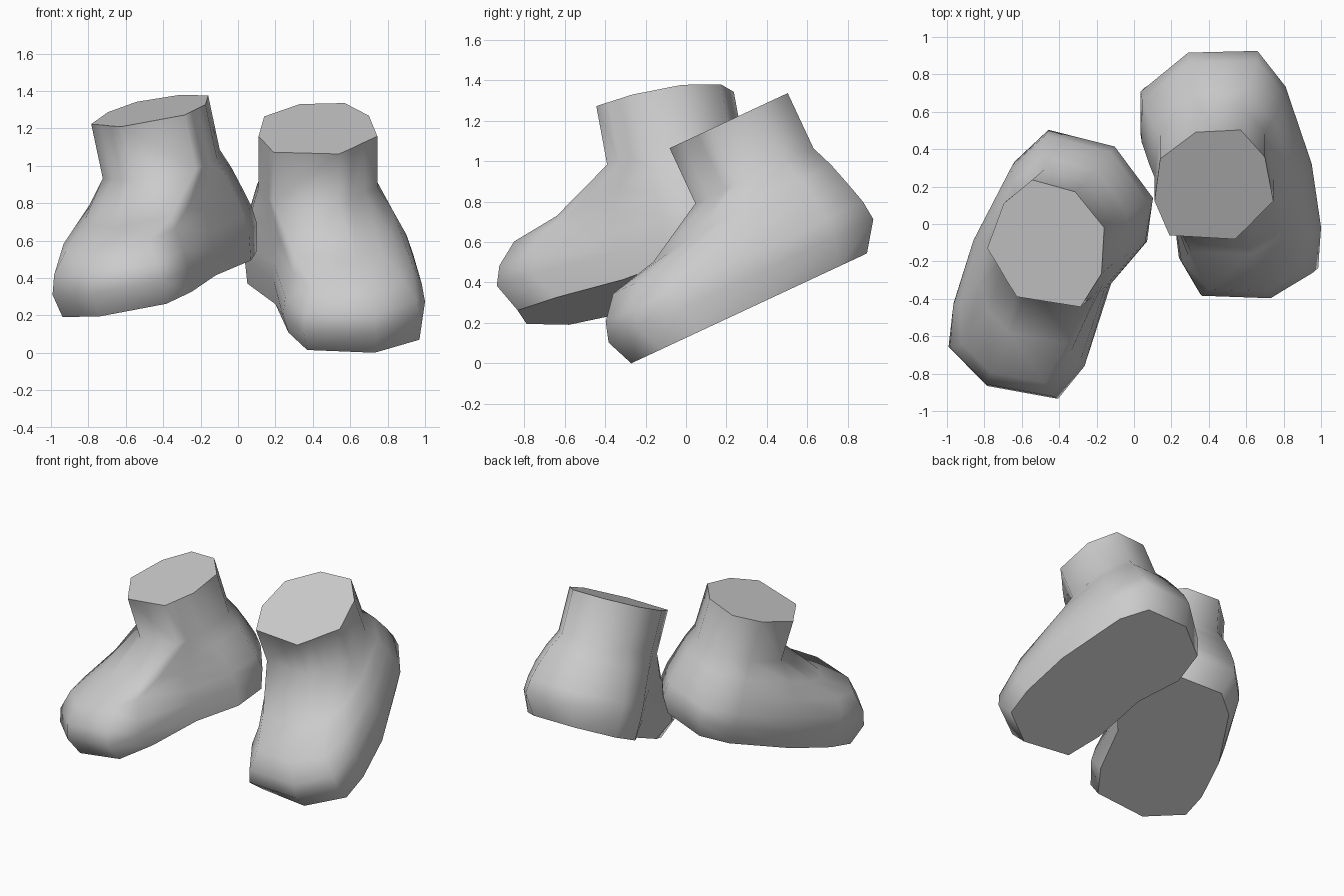
import bpy, bmesh, math
from mathutils import Vector

if "Cube" in bpy.data.objects:
    bpy.data.objects.remove(bpy.data.objects["Cube"])

# Outlines in the boot's own frame (across, along), starting at the inner toe
SOLE = [(.37, -.21), (.73, -.245), (.97, -.08), (.98, .12), (.925, .45), (.76, .89),
        (.62, 1.04), (.29, 1.03), (.06, .86), (.05, .63), (.20, .37), (.27, .01)]
WELT = [(.35, -.287), (.74, -.303), (.985, -.14), (1.0, .10), (.95, .475), (.81, .93),
        (.66, 1.14), (.29, 1.13), (.035, .90), (.035, .65), (.19, .37), (.24, -.08)]
UPPER = [(.40, -.17), (.70, -.18), (.88, -.06), (.93, .14), (.90, .50), (.78, .92),
         (.64, 1.10), (.30, 1.09), (.07, .88), (.06, .64), (.19, .38), (.29, .03)]
SHAFT = [(.19, .398), (.54, .376), (.61, .45), (.68, .53), (.745, .60), (.70, .86),
         (.57, 1.02), (.33, 1.007), (.14, .85), (.11, .60), (.137, .533), (.163, .466)]


def blend(a, b, t):
    return [(p[0] + (q[0] - p[0]) * t, p[1] + (q[1] - p[1]) * t) for p, q in zip(a, b)]


def level(ring, h):
    return [(x, u, h) for x, u in ring]


def instep(ring):
    # the instep ring rises gently from toe to ankle
    return [(x, u, .40 + .07 * min(1, max(0, u / .6))) for x, u in ring]


RINGS = [level(SOLE, 0), level(WELT, .14), level(blend(WELT, UPPER, .25), .24),
         level(UPPER, .35), instep(blend(UPPER, SHAFT, .44)),
         level(SHAFT, .582), level(SHAFT, .883)]


def boot(name, pivot, across, along, up):
    """Loft the rings, placed so the middle of the shaft opening is at pivot."""
    pivot, across, along, up = map(Vector, (pivot, across, along, up))
    bm = bmesh.new()
    rows = [[bm.verts.new(pivot + (x - .4156) * across + (u - .714) * along + (h - .883) * up)
             for x, u, h in ring] for ring in RINGS]
    n = len(SOLE)
    for lo, hi in zip(rows, rows[1:]):
        for i in range(n):
            j = (i + 1) % n
            bm.faces.new((lo[i], lo[j], hi[j], hi[i]))
    # flat sole and flat closed top, with crisp rims
    caps = [bm.faces.new(rows[0][::-1]), bm.faces.new(rows[-1])]
    bmesh.ops.recalc_face_normals(bm, faces=bm.faces[:])
    for f in bm.faces:
        f.smooth = True
    for f in caps:
        for e in f.edges:
            e.smooth = False
    mesh = bpy.data.meshes.new(name)
    bm.to_mesh(mesh)
    bm.free()
    bpy.context.collection.objects.link(bpy.data.objects.new(name, mesh))


# Boot pitched straight forward
c, s = math.cos(math.radians(25)), math.sin(math.radians(25))
boot("right_boot", (.4156, .714 * c - .998 * s, .714 * s + .998 * c),
     (1, 0, 0), (0, c, s), (0, -s, c))

# Mirrored boot, turned and leaning
boot("left_boot", (-.448, -.091, 1.302),
     (-.962, .215, -.165), (.173, .961, .214), (-.2045, -.178, .962))
